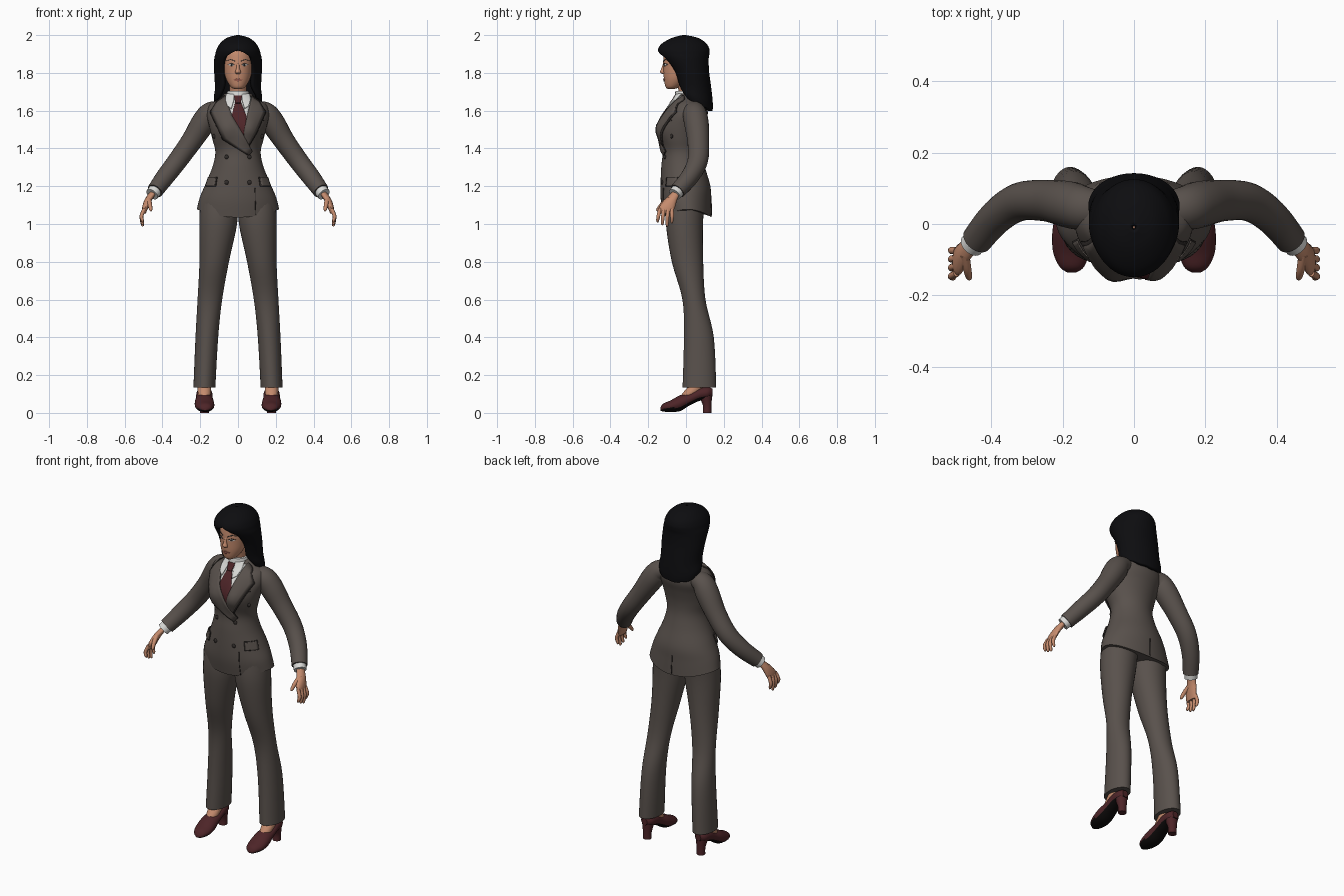
import bpy, bmesh, math
from math import sin, cos, pi, exp, radians
from mathutils import Vector, Matrix
from mathutils.bvhtree import BVHTree

if "Cube" in bpy.data.objects:
    bpy.data.objects.remove(bpy.data.objects["Cube"])


def material(name, *rgb):
    m = bpy.data.materials.new(name)
    m.use_nodes = True
    m.diffuse_color = (*rgb, 1)
    m.node_tree.nodes["Principled BSDF"].inputs["Base Color"].default_value = (*rgb, 1)
    return m


SUIT = material("grey brown suit", .1, .083, .073)
SEAM = material("dark seam", .03, .025, .023)
SKIN = material("skin", .56, .26, .155)
HAIR = material("black hair", .004, .004, .005)
WHITE = material("white shirt", .7, .7, .68)
WINE = material("dark wine", .075, .018, .021)
SOLE = material("black sole", .004, .003, .003)
LIPS = material("lips", .36, .12, .085)


def finish(name, bm, mat, angle=45):
    bmesh.ops.remove_doubles(bm, verts=bm.verts, dist=.0001)
    bmesh.ops.recalc_face_normals(bm, faces=bm.faces)
    me = bpy.data.meshes.new(name)
    bm.to_mesh(me)
    bm.free()
    me.materials.append(mat)
    ob = bpy.data.objects.new(name, me)
    bpy.context.collection.objects.link(ob)
    bpy.ops.object.select_all(action='DESELECT')
    ob.select_set(True)
    bpy.context.view_layer.objects.active = ob
    bpy.ops.object.shade_smooth_by_angle(angle=radians(angle))
    return ob


def spline(rows, steps=5):
    """Smooth in-between rows through the given ones."""
    rows = [Vector(r) for r in rows]
    out = []
    for i in range(len(rows) - 1):
        p0, p1 = rows[max(i - 1, 0)], rows[i]
        p2, p3 = rows[i + 1], rows[min(i + 2, len(rows) - 1)]
        for k in range(steps):
            t = k / steps
            out.append(p1 + (p2 - p0) * (t / 2) + (p0 * 2 - p1 * 5 + p2 * 4 - p3) * (t * t / 2)
                       + (p1 * 3 - p0 - p2 * 3 + p3) * (t ** 3 / 2))
    return out + [rows[-1]]


def skin_grid(bm, rings, closed=True):
    vs = [[bm.verts.new(p) for p in ring] for ring in rings]
    n = len(vs[0])
    for a, b in zip(vs, vs[1:]):
        for j in range(n if closed else n - 1):
            k = (j + 1) % n
            bm.faces.new((a[j], a[k], b[k], b[j]))
    return vs


def loft(name, rows, mat, axis=None, s=1, n=24, warp=None):
    """Rows are centre x, y, z and two radii; without an axis it follows the path."""
    rows = spline(rows)
    rings = []
    for i, r in enumerate(rows):
        c = Vector(r[:3])
        u, v = Vector((1, 0, 0)), Vector((0, 1, 0))
        if axis == 'Y':
            v = Vector((0, 0, 1))
        elif axis is None:
            d = Vector(rows[min(i + 1, len(rows) - 1)][:3]) - Vector(rows[max(i - 1, 0)][:3])
            u = d.cross(v).normalized()
            v = u.cross(d).normalized()
        ring = [c + u * r[3] * cos(2 * pi * j / n) + v * r[4] * sin(2 * pi * j / n) for j in range(n)]
        rings.append([Vector((s * p.x, p.y, p.z)) for p in (map(warp, ring) if warp else ring)])
    bm = bmesh.new()
    vs = skin_grid(bm, rings)
    bm.faces.new(vs[0])
    bm.faces.new(vs[-1])
    return finish(name, bm, mat)


def tree(ob):
    return BVHTree.FromPolygons([v.co for v in ob.data.vertices], [p.vertices for p in ob.data.polygons])


def project(bvh, x, z, turn=0):
    rot = Matrix.Rotation(radians(turn), 3, 'Z')
    hit = bvh.ray_cast(rot @ Vector((x, -1, z)), rot @ Vector((0, 1, 0)))
    if hit[0] is None:
        hit = bvh.find_nearest(rot @ Vector((x, -.05, z)))
    return hit[0], rot @ Vector((0, -1, 0))


def strip(name, bvh, a, b, mat, off=.004, turn=0, s=1, n=12, m=6):
    """Thin plate laid on a surface between two x, z polylines."""
    def at(line, t):
        f = t * (len(line) - 1)
        i = min(int(f), len(line) - 2)
        return Vector(line[i]).lerp(Vector(line[i + 1]), f - i)
    rings = []
    for i in range(n + 1):
        p, q = at(a, i / n), at(b, i / n)
        ring = []
        for j in range(m + 1):
            w = p.lerp(q, j / m)
            hit, out = project(bvh, s * w.x, w.y, turn)
            ring.append(hit + out * off)
        rings.append(ring)
    bm = bmesh.new()
    skin_grid(bm, rings, False)
    ob = finish(name, bm, mat)
    mod = ob.modifiers.new("thickness", 'SOLIDIFY')
    mod.thickness, mod.offset = .006, 0
    return ob


# Jacket body: bust bulge and a hem that rises to the sides
def shape_jacket(p):
    bust = exp(-((abs(p.x) - .07) ** 2 / .002 + (p.z - 1.5) ** 2 / .003)) if p.y < 0 else 0
    rise = .035 * (p.x / .2) ** 2 * max(0, 1.2 - p.z) / .16
    return Vector((p.x, p.y - .025 * bust, p.z + rise))


jacket = loft("jacket", [
    (0, .008, 1.035, .218, .128), (0, 0, 1.12, .203, .133), (0, -.003, 1.2, .177, .132),
    (0, -.015, 1.3, .136, .116), (0, -.02, 1.38, .12, .104), (0, -.024, 1.45, .136, .109),
    (0, -.018, 1.52, .153, .117), (0, 0, 1.58, .165, .115), (0, .015, 1.63, .152, .095),
    (0, .02, 1.66, .105, .078), (0, .02, 1.69, .07, .062)], SUIT, 'Z', n=48, warp=shape_jacket)
body = tree(jacket)

# Shirt, tie and lapels
loft("shirt_collar_band", [(0, .005, 1.64, .068, .064), (0, .002, 1.67, .064, .062), (0, 0, 1.705, .056, .056)],
     WHITE, 'Z')
strip("shirt_front", body, [(-.068, 1.675), (-.03, 1.57), (.035, 1.45)], [(.072, 1.675), (.05, 1.57), (.04, 1.45)],
      WHITE, .002)
strip("tie_blade", body, [(-.014, 1.645), (-.034, 1.57), (.02, 1.47)], [(.014, 1.645), (.045, 1.57), (.045, 1.47)],
      WINE, .006)
strip("tie_knot", body, [(-.022, 1.68), (-.014, 1.64)], [(.022, 1.68), (.014, 1.64)], WINE, .012)
for s, side in ((1, "left"), (-1, "right")):
    strip(side + "_shirt_collar", body, [(.02, 1.685), (.022, 1.655), (.035, 1.61)],
          [(.062, 1.69), (.066, 1.655), (.056, 1.625)], WHITE, .011, s=s)
inner = {-1: [(.07, 1.68), (.03, 1.57), (-.03, 1.47), (-.075, 1.385)],
         1: [(.075, 1.68), (.05, 1.58), (.032, 1.49), (.03, 1.45)]}
outer = {-1: [(.105, 1.655), (.142, 1.595), (.075, 1.45), (-.06, 1.365)],
         1: [(.105, 1.655), (.142, 1.595), (.095, 1.49), (.05, 1.41)]}
for s, side in ((1, "left"), (-1, "right")):
    edge = [(x + .006, z - .003) for x, z in outer[s]]
    strip(side + "_lapel_edge", body, inner[s], edge, SEAM, .005, s=s)
    strip(side + "_lapel", body, inner[s], outer[s], SUIT, .0085 if s > 0 else .011, s=s)

# Pockets, front edge and back vent
for s, side in ((1, "left"), (-1, "right")):
    for part, grow, off, mat in (("_flap_edge", .004, .004, SEAM), ("_pocket_flap", 0, .007, SUIT)):
        top, low, w = 1.245 + grow, 1.203 - grow, .034 + grow
        strip(side + part, body, [(-w, top), (-w, low)], [(w, top), (w, low)], mat, off, turn=62 * s)
strip("breast_pocket", body, [(.085, 1.537), (.085, 1.533)], [(.135, 1.55), (.135, 1.546)], SEAM, .001)
strip("front_edge_seam", body, [(.088, 1.19), (.092, 1.05)], [(.091, 1.19), (.095, 1.05)], SEAM, 0, m=1)
strip("back_vent", body, [(-.002, 1.15), (-.002, 1.045)], [(.002, 1.15), (.002, 1.045)], SEAM, 0, turn=180, m=1)

# Buttons
for k, (x, z) in enumerate([(.06, 1.22), (.06, 1.355), (.125, 1.465)]):
    for s in (1, -1):
        bm = bmesh.new()
        spot, _ = project(body, s * x, z)
        bmesh.ops.create_uvsphere(bm, u_segments=14, v_segments=8, radius=.012,
                                  matrix=Matrix.Translation(spot) @ Matrix.Diagonal((1, .6, 1, 1)))
        finish(("left" if s > 0 else "right") + "_button_%d" % (k + 1), bm, SEAM)

# Limbs
for s, side in ((1, "left"), (-1, "right")):
    loft(side + "_sleeve", [
        (.09, .04, 1.605, .045, .05), (.145, .045, 1.588, .058, .062), (.184, .055, 1.535, .064, .065),
        (.245, .065, 1.44, .056, .058), (.32, .062, 1.335, .052, .054), (.385, .02, 1.25, .049, .048),
        (.44, -.045, 1.175, .043, .043)], SUIT, s=s)
    loft(side + "_cuff", [(.43, -.033, 1.188, .036, .036), (.455, -.06, 1.157, .035, .035)], WHITE, s=s)
    loft(side + "_palm", [
        (.447, -.05, 1.17, .02, .024), (.474, -.078, 1.13, .02, .032), (.49, -.1, 1.09, .017, .042),
        (.499, -.108, 1.055, .01, .036)], SKIN, 'Z', s=s, n=16)
    for i, reach in enumerate((1.01, .995, .988, 1.005)):
        y = -.138 + .021 * i
        loft(side + "_finger_%d" % (i + 1), [
            (.496, y, 1.08, .01, .01), (.511, y - .008 + .003 * i, 1.042, .01, .01),
            (.506, y - .012 + .004 * i, reach + .01, .008, .008),
            (.502, y - .012 + .004 * i, reach, .004, .004)], SKIN, s=s, n=10)
    loft(side + "_thumb", [
        (.474, -.085, 1.135, .014, .014), (.467, -.125, 1.105, .012, .012),
        (.462, -.148, 1.078, .009, .009), (.46, -.154, 1.068, .004, .004)], SKIN, s=s, n=10)
    loft(side + "_trouser_leg", [
        (.1, 0, 1.13, .1, .1), (.105, -.008, 1.0, .1, .098), (.126, .008, .8, .078, .083),
        (.149, .042, .6, .065, .061), (.165, .068, .4, .06, .079), (.178, .071, .135, .058, .089)],
        SUIT, 'Z', s=s, n=32)

    # Feet and heeled shoes
    loft(side + "_foot", [
        (.178, .07, .2, .036, .038), (.178, .055, .14, .036, .036), (.178, .01, .095, .033, .028),
        (.178, -.02, .07, .02, .02)], SKIN, s=s)
    shoe = loft(side + "_shoe", [
        (.174, -.136, .02, .012, .008), (.174, -.12, .028, .034, .021), (.176, -.08, .036, .05, .031),
        (.178, -.03, .052, .051, .042), (.178, .02, .074, .045, .034), (.178, .07, .098, .043, .035),
        (.178, .115, .105, .038, .032), (.178, .14, .108, .018, .02)], WINE, 'Y', s=s)
    shoe.data.materials.append(SOLE)
    for p in shoe.data.polygons:
        if p.normal.z < -.5:
            p.material_index = 1
    loft(side + "_heel", [(.178, .112, 0, .024, .023), (.178, .112, .04, .025, .023),
                          (.178, .102, .095, .035, .036)], WINE, 'Z', s=s)

# Head and neck
loft("neck", [(0, .03, 1.6, .05, .05), (0, .01, 1.69, .045, .045), (0, -.01, 1.78, .045, .05)], SKIN, 'Z')
head = loft("head", [
    (0, -.08, 1.714, .018, .016), (0, -.069, 1.728, .04, .04), (0, -.048, 1.77, .064, .069),
    (0, -.032, 1.82, .075, .088), (0, -.022, 1.87, .08, .098), (0, -.015, 1.92, .077, .094),
    (0, -.005, 1.96, .05, .06), (0, 0, 1.975, .02, .03)], SKIN, 'Z', n=40)
face = tree(head)
loft("nose", [(0, -.112, 1.856, .007, .008), (0, -.12, 1.825, .009, .01), (0, -.122, 1.804, .015, .016),
              (0, -.113, 1.793, .01, .008)], SKIN, 'Z', n=14)
strip("mouth", face, [(-.024, 1.764), (0, 1.771), (.024, 1.764)], [(-.024, 1.763), (0, 1.754), (.024, 1.763)],
      LIPS, .001)
for s, side in ((1, "left"), (-1, "right")):
    strip(side + "_eye", face, [(.019, 1.842), (.034, 1.849), (.051, 1.844)],
          [(.019, 1.841), (.034, 1.835), (.051, 1.843)], WHITE, 0, s=s)
    strip(side + "_iris", face, [(.029, 1.843), (.034, 1.848), (.039, 1.843)],
          [(.029, 1.841), (.034, 1.836), (.039, 1.841)], SEAM, .001, s=s)
    strip(side + "_lashes", face, [(.018, 1.844), (.034, 1.852), (.053, 1.846)],
          [(.018, 1.842), (.034, 1.849), (.053, 1.844)], SEAM, .001, s=s)
    strip(side + "_brow", face, [(.016, 1.864), (.038, 1.873), (.058, 1.866)],
          [(.016, 1.859), (.038, 1.869), (.058, 1.864)], SEAM, 0, s=s)

# Hair shell: height, centre y, two radii, and half angle of the face opening
rings = []
for z, cy, rx, ry, gap in spline([
        (2, -.01, .008, .008, 0), (1.985, -.005, .06, .07, 0), (1.955, -.01, .096, .118, 0),
        (1.925, -.012, .113, .136, 0), (1.9, -.01, .12, .134, .36), (1.87, -.002, .126, .122, .62),
        (1.8, .023, .126, .1, .68), (1.72, .04, .122, .096, .68), (1.67, .05, .128, .092, .8),
        (1.64, .055, .124, .086, 1.0)]):
    gap = max(gap, 0)
    drop = max(0, 1.78 - z) * .3
    ring = []
    for j in range(49):
        t = gap + (2 * pi - 2 * gap) * j / 48
        ring.append(Vector((rx * sin(t), cy - ry * cos(t), z + drop * cos(t) + .004 * sin(9 * t) * drop * 10)))
    rings.append(ring)
bm = bmesh.new()
skin_grid(bm, rings, False)
hair = finish("hair", bm, HAIR, 60)
shell = hair.modifiers.new("thickness", 'SOLIDIFY')
shell.thickness, shell.offset = .022, -1
